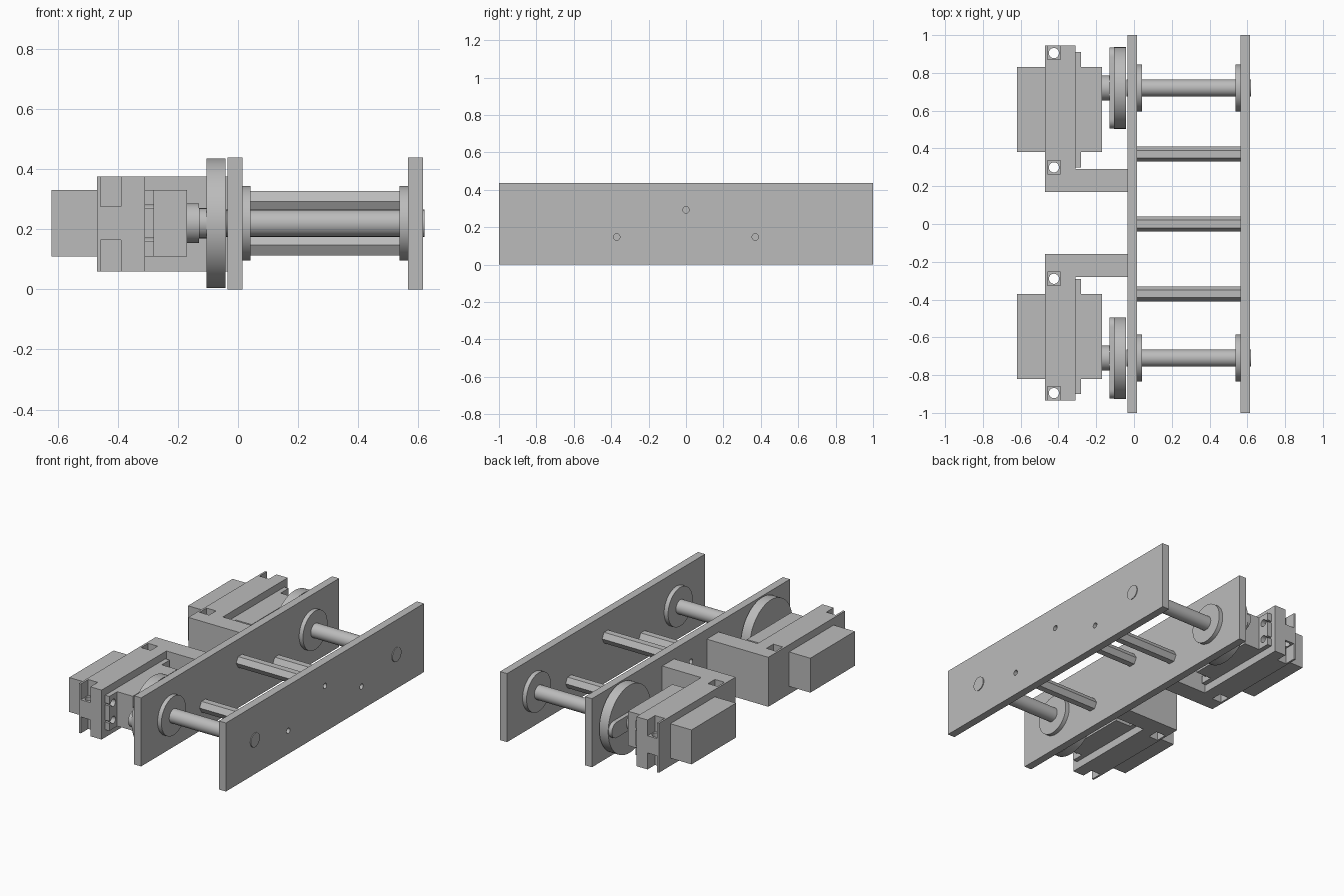
import bpy
import bmesh
import math
from mathutils import Matrix

cube = bpy.data.objects.get("Cube")
if cube:
    bpy.data.objects.remove(cube, do_unlink=True)

grey = bpy.data.materials.new("plain grey")
grey.use_nodes = True
colour = (0.5, 0.5, 0.5, 1)
grey.diffuse_color = colour
grey.node_tree.nodes["Principled BSDF"].inputs["Base Color"].default_value = colour

MID = 0.22      # height of the shafts
SHIFT = 0.005   # the drive pair sits slightly off centre


def finish(name, bm, smooth=False):
    bmesh.ops.recalc_face_normals(bm, faces=bm.faces[:])
    mesh = bpy.data.meshes.new(name)
    bm.to_mesh(mesh)
    bm.free()
    mesh.materials.append(grey)
    ob = bpy.data.objects.new(name, mesh)
    bpy.context.collection.objects.link(ob)
    if smooth:
        bpy.ops.object.select_all(action='DESELECT')
        ob.select_set(True)
        bpy.context.view_layer.objects.active = ob
        bpy.ops.object.shade_smooth_by_angle(angle=math.radians(35))
    return ob


def prism(name, points, z0, z1):
    """Extrude an x-y outline between two heights."""
    bm = bmesh.new()
    face = bm.faces.new([bm.verts.new((x, y, z0)) for x, y in points])
    top = bmesh.ops.extrude_face_region(bm, geom=[face])["geom"]
    verts = [v for v in top if isinstance(v, bmesh.types.BMVert)]
    bmesh.ops.translate(bm, verts=verts, vec=(0, 0, z1 - z0))
    return finish(name, bm)


def box(name, x0, x1, y0, y1, z0, z1):
    return prism(name, [(x0, y0), (x1, y0), (x1, y1), (x0, y1)], z0, z1)


def rod(name, x0, x1, y, z, r, sides=48):
    """Cylinder or prism along x."""
    bm = bmesh.new()
    place = Matrix.Translation(((x0 + x1) / 2, y, z)) @ Matrix.Rotation(math.pi / 2, 4, 'Y')
    bmesh.ops.create_cone(bm, cap_ends=True, segments=sides, radius1=r,
                          radius2=r, depth=x1 - x0, matrix=place)
    return finish(name, bm, sides > 8)


def pin(name, x, y, r):
    """Tall vertical cylinder used to drill holes."""
    bm = bmesh.new()
    bmesh.ops.create_cone(bm, cap_ends=True, segments=24, radius1=r, radius2=r,
                          depth=1, matrix=Matrix.Translation((x, y, MID)))
    return finish(name, bm)


def cut(ob, cutters):
    """Subtract each cutter, then discard it."""
    for c in cutters:
        c.hide_render = True
        bpy.context.view_layer.objects.active = ob
        mod = ob.modifiers.new("cut", 'BOOLEAN')
        mod.operation = 'DIFFERENCE'
        mod.solver = 'EXACT'
        mod.object = c
        bpy.ops.object.modifier_apply(modifier=mod.name)
        bpy.data.objects.remove(c, do_unlink=True)


# Side plates with screw holes, and hexagonal spacers between them
spacers = [(-0.37, 0.148), (0, 0.293), (0.37, 0.148)]
for name, x in (("inner_plate", -0.035), ("outer_plate", 0.565)):
    plate = box(name, x, x + 0.05, -1, 1, 0, 0.438)
    cut(plate, [rod("cutter", x - 0.1, x + 0.15, y, z, 0.017, 24) for y, z in spacers])
for i, (y, z) in enumerate(spacers):
    rod(f"hex_spacer_{i + 1}", 0.015, 0.565, y, z, 0.04, 6)

# Two mirrored drives: shaft, wheel, horn, motor and bracket
for side, s in (("back", 1), ("front", -1)):
    def Y(y):
        return SHIFT + s * y

    def sbox(name, x0, x1, y0, y1, z0, z1):
        a, b = sorted((Y(y0), Y(y1)))
        return box(f"{side}_{name}", x0, x1, a, b, z0, z1)

    axis = Y(0.715)
    rod(f"{side}_shaft", -0.04, 0.62, axis, MID, 0.045)
    rod(f"{side}_inner_collar", 0.015, 0.042, axis, MID, 0.124)
    rod(f"{side}_outer_collar", 0.537, 0.565, axis, MID, 0.124)
    rod(f"{side}_wheel", -0.105, -0.042, axis, MID, 0.216, 64)

    # Motor horn: a round-ended bar with a hub
    bm = bmesh.new()
    for end in (1, -1):
        for k in range(13):
            a = math.pi * k / 12
            bm.verts.new((-0.13, axis + end * (0.165 + 0.05 * math.sin(a)),
                          MID + end * 0.05 * math.cos(a)))
    face = bm.faces.new(bm.verts[:])
    ext = bmesh.ops.extrude_face_region(bm, geom=[face])["geom"]
    bmesh.ops.translate(bm, vec=(0.025, 0, 0),
                        verts=[v for v in ext if isinstance(v, bmesh.types.BMVert)])
    finish(f"{side}_horn_bar", bm, True)
    rod(f"{side}_horn_hub", -0.17, -0.13, axis, MID, 0.066)

    # Motor body and slotted mounting ears
    sbox("motor_body", -0.62, -0.17, 0.375, 0.825, 0.11, 0.33)
    ears = sbox("motor_ears", -0.31, -0.28, 0.295, 0.905, 0.11, 0.33)
    cutters = []
    for z in (0.165, 0.275):
        for y, edge in ((0.335, 0.28), (0.865, 0.92)):
            cutters.append(rod("cutter", -0.4, -0.2, Y(y), z, 0.023, 24))
            cutters.append(sbox("cutter", -0.4, -0.2, y, edge, z - 0.006, z + 0.006))
    cut(ears, cutters)

    # L-shaped bracket with nut slots and bolt holes
    outline = [(-0.47, 0.165), (-0.035, 0.165), (-0.035, 0.285),
               (-0.31, 0.285), (-0.31, 0.94), (-0.47, 0.94)]
    bracket = prism(f"{side}_bracket", [(x, Y(y)) for x, y in outline], 0.06, 0.376)
    cutters = []
    for y0, y1 in ((0.26, 0.33), (0.865, 0.99)):
        cutters.append(sbox("cutter", -0.457, -0.39, y0, y1, 0.275, 0.5))
        cutters.append(sbox("cutter", -0.457, -0.39, y0, y1, -0.1, 0.165))
    cutters += [pin("cutter", -0.424, Y(y), 0.027) for y in (0.295, 0.9)]
    cut(bracket, cutters)
